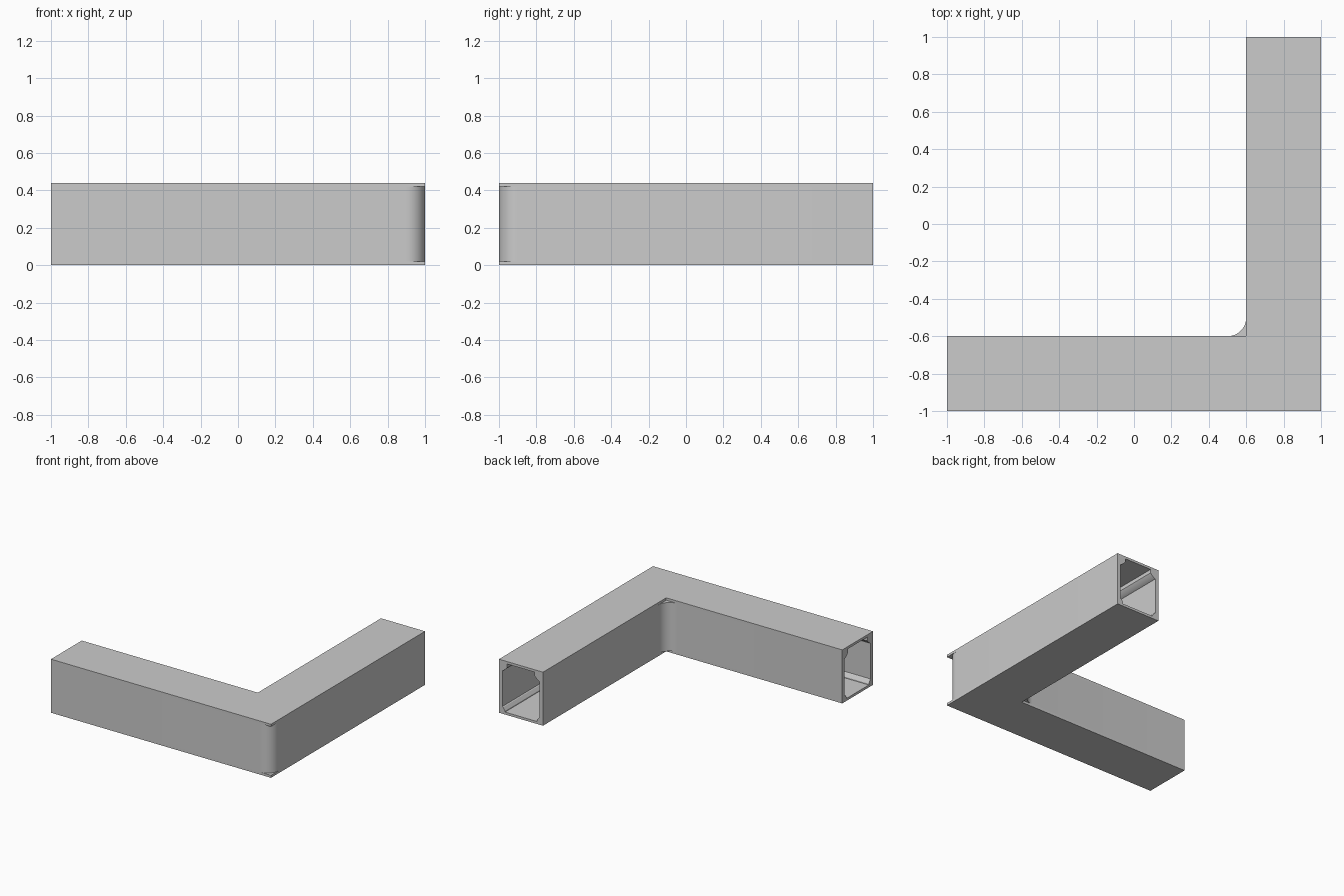
import bpy, bmesh, math

if "Cube" in bpy.data.objects:
    bpy.data.objects.remove(bpy.data.objects["Cube"])

FLOOR, CEIL, TOP = 0.02, 0.42, 0.44
R, SEGS = 0.1, 12


def add_object(name, bm, smooth=False):
    bmesh.ops.recalc_face_normals(bm, faces=bm.faces[:])
    mesh = bpy.data.meshes.new(name)
    bm.to_mesh(mesh)
    bm.free()
    ob = bpy.data.objects.new(name, mesh)
    bpy.context.collection.objects.link(ob)
    if smooth:
        bpy.ops.object.select_all(action='DESELECT')
        ob.select_set(True)
        bpy.context.view_layer.objects.active = ob
        bpy.ops.object.shade_smooth_by_angle(angle=math.radians(25))
    return ob


def plate(name, z0, z1):
    """Flat L-shaped slab."""
    outline = [(-1, -1), (1, -1), (1, 1), (0.6, 1), (0.6, -0.6), (-1, -0.6)]
    bm = bmesh.new()
    face = bm.faces.new([bm.verts.new((x, y, z0)) for x, y in outline])
    ext = bmesh.ops.extrude_face_region(bm, geom=[face])
    for v in ext['geom']:
        if isinstance(v, bmesh.types.BMVert):
            v.co.z = z1
    add_object(name, bm)


def path(outer, d):
    """L path with a rounded corner, d inward from the wall's outside face."""
    c, r = (0.9, R - d) if outer else (0.5, R + d)
    arc = [(c + r * math.sin(a), -c - r * math.cos(a))
           for a in (math.pi / 2 * i / SEGS for i in range(SEGS + 1))]
    return [(-1, -c - r)] + arc + [(c + r, 1)]


def sweep(name, outer, profile):
    """Sweep a closed (inset, height) profile around the bend."""
    bm = bmesh.new()
    rails = [[bm.verts.new((x, y, z)) for x, y in path(outer, d)] for d, z in profile]
    n = len(rails)
    for k in range(n):
        a, b = rails[k], rails[(k + 1) % n]
        for i in range(len(a) - 1):
            bm.faces.new((a[i], a[i + 1], b[i + 1], b[i]))
    for end in (0, -1):
        bm.faces.new([rail[end] for rail in rails])
    add_object(name, bm, smooth=True)


# Floor and ceiling slabs
plate("floor_slab", 0, FLOOR)
plate("ceiling_slab", CEIL, TOP)

# Wall panels and the trims along their top and bottom edges
wall = [(0, FLOOR), (0.03, FLOOR), (0.03, CEIL), (0, CEIL)]
cornice = [(0.028, CEIL), (0.075, CEIL), (0.075, 0.39), (0.066, 0.378),
           (0.05, 0.365), (0.036, 0.355), (0.028, 0.352)]
skirting = [(0.028, FLOOR), (0.055, FLOOR), (0.055, 0.03),
            (0.038, 0.055), (0.028, 0.06)]
for side, outer in (("outer", True), ("inner", False)):
    sweep(side + "_wall", outer, wall)
    sweep(side + "_ceiling_trim", outer, cornice)
    sweep(side + "_floor_trim", outer, skirting)
